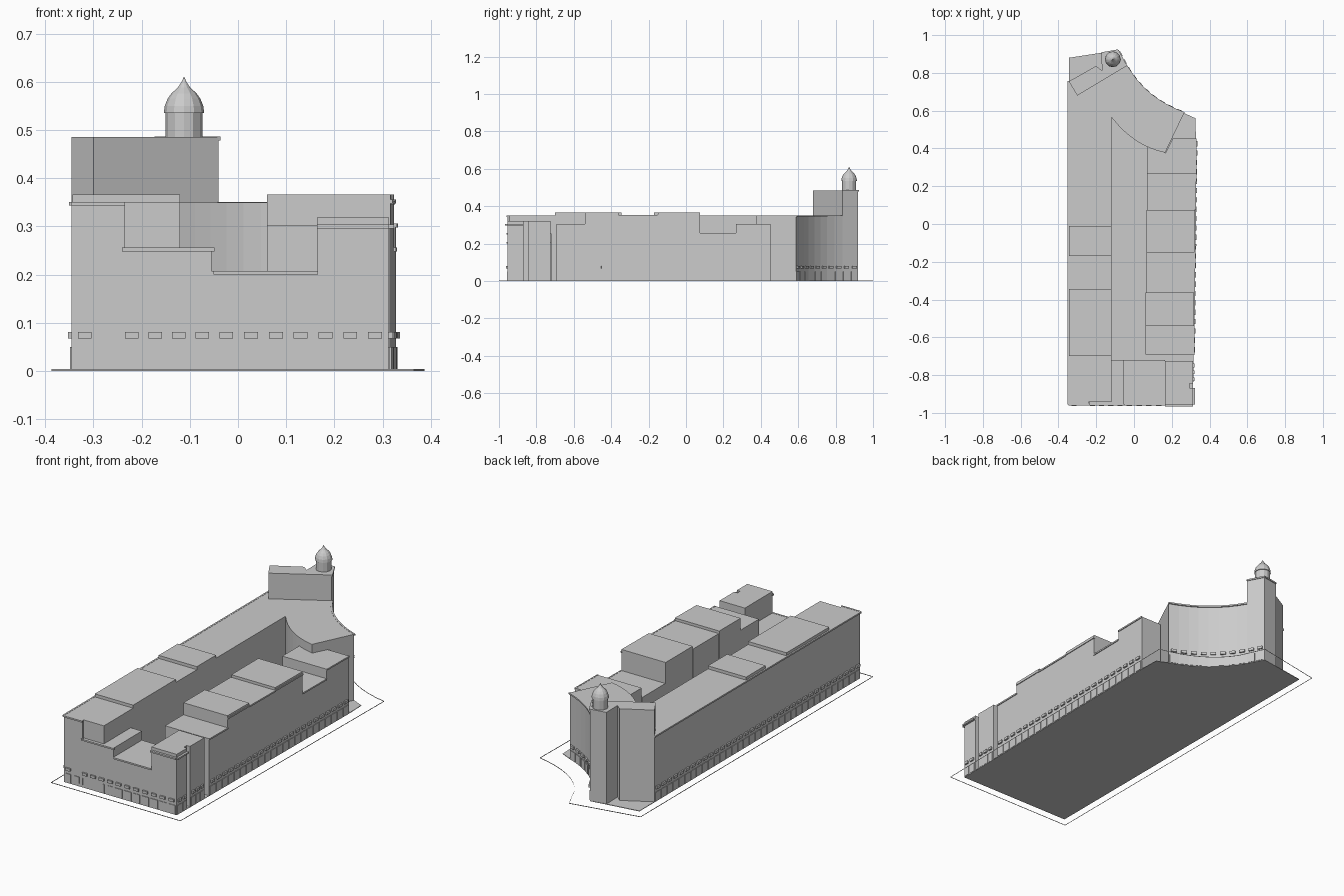
import bpy, bmesh, math
from mathutils import Vector

if "Cube" in bpy.data.objects:
    bpy.data.objects.remove(bpy.data.objects["Cube"], do_unlink=True)

stone = bpy.data.materials.new("plain_grey")
stone.use_nodes = True
GREY = (0.6, 0.6, 0.6, 1)
stone.diffuse_color = GREY
stone.node_tree.nodes["Principled BSDF"].inputs["Base Color"].default_value = GREY


def finish(name, bm, closed=True):
    if closed:
        bmesh.ops.recalc_face_normals(bm, faces=bm.faces)
    mesh = bpy.data.meshes.new(name)
    bm.to_mesh(mesh)
    bm.free()
    mesh.materials.append(stone)
    obj = bpy.data.objects.new(name, mesh)
    bpy.context.collection.objects.link(obj)
    return obj


def add_prism(bm, pts, z0, z1):
    low = [bm.verts.new((x, y, z0)) for x, y in pts]
    high = [bm.verts.new((x, y, z1)) for x, y in pts]
    bm.faces.new(low[::-1])
    bm.faces.new(high)
    for i in range(len(pts)):
        j = (i + 1) % len(pts)
        bm.faces.new((low[i], low[j], high[j], high[i]))


def prism(name, pts, z1, z0=0.0):
    bm = bmesh.new()
    add_prism(bm, pts, z0, z1)
    return finish(name, bm)


def panel(bm, p, q, a, b, z0, z1, depth):
    """Box on the wall p-q from distance a to b, standing out to its right."""
    p, q = Vector(p), Vector(q)
    d = (q - p).normalized()
    out = Vector((d.y, -d.x))
    add_prism(bm, [p + d * a - out * 0.003, p + d * a + out * depth,
                   p + d * b + out * depth, p + d * b - out * 0.003], z0, z1)


def cornice(name, path, top, depth=0.006, height=0.007):
    bm = bmesh.new()
    for p, q in zip(path, path[1:]):
        panel(bm, p, q, -0.001, (Vector(q) - Vector(p)).length + 0.001,
              top - height, top + 0.001, depth)
    return finish(name, bm)


def bezier(a, c, b, n=8):
    a, c, b = Vector(a), Vector(c), Vector(b)
    return [tuple(a * (1 - t) ** 2 + c * 2 * t * (1 - t) + b * t * t)
            for t in (i / n for i in range(n + 1))]


def right_x(y):
    """The right wall leans slightly outward towards the back."""
    return 0.312 + 0.0115 * (y + 0.955)


# Key lines of the plan
outer = bezier((0.265, 0.587), (0.06, 0.66), (-0.04, 0.836))
inner = bezier((-0.12, 0.566), (0, 0.41), (0.165, 0.378))
west_back, tower_tip = (-0.345, 0.755), (-0.085, 0.92)

# Thin floor under everything, and the thin upright kerb around the plot
prism("floor", [(-0.345, -0.955), (0.312, -0.955), (0.328, 0.45), (0.325, 0.56)]
      + outer + [tower_tip, (-0.345, 0.88)], 0.003)
kerb = [(-0.387, -1), (0.365, -1)]
kerb += bezier((0.387, 0.66), (0.14, 0.71), (0.04, 0.87)) + [(-0.02, 1), (-0.387, 0.93)]
bm = bmesh.new()
rings = [[bm.verts.new((x, y, z)) for x, y in kerb] for z in (0, 0.004)]
for i in range(len(kerb)):
    j = (i + 1) % len(kerb)
    bm.faces.new((rings[0][i], rings[0][j], rings[1][j], rings[1][i]))
finish("plot_kerb", bm, closed=False)

# Long left wing joined to the curved back wing
prism("left_and_curved_wing",
      [(-0.345, -0.955), (-0.235, -0.955), (-0.24, -0.943), (-0.12, -0.943)]
      + inner + outer + [(-0.08, 0.83), west_back], 0.35)
for i, (y0, y1) in enumerate([(-0.7, -0.345), (-0.17, -0.01)]):
    prism(f"left_roof_block_{i + 1}",
          [(-0.343, y0), (-0.12, y0), (-0.12, y1), (-0.343, y1)], 0.366, 0.34)

# Stepped front wing
prism("front_wing_upper_step",
      [(-0.235, -0.955), (-0.055, -0.955), (-0.055, -0.72), (-0.235, -0.72)], 0.255)
prism("front_wing_low_step",
      [(-0.055, -0.955), (0.165, -0.955), (0.165, -0.72), (-0.055, -0.72)], 0.207)
prism("front_corner_block",
      [(0.165, -0.955), (0.312, -0.955), (0.312, -0.868), (0.293, -0.868),
       (0.293, -0.845), (0.312, -0.845), (0.312, -0.725), (0.165, -0.725)], 0.32)

# Right wing, a row of blocks of differing height
for i, (y0, y1, x, top) in enumerate([
        (-0.692, -0.54, 0.06, 0.303), (-0.54, -0.362, 0.06, 0.366),
        (-0.362, -0.15, 0.063, 0.352), (-0.15, 0.075, 0.066, 0.366),
        (0.075, 0.268, 0.068, 0.255)]):
    prism(f"right_wing_block_{i + 1}",
          [(x, y0), (right_x(y0), y0), (right_x(y1), y1), (x, y1)], top)
    cornice(f"right_cornice_{i + 1}",
            [(right_x(y0), y0), (right_x(y1), y1)], min(top, 0.355), 0.004)
prism("right_wing_end_block",
      [(0.07, 0.268), (right_x(0.268), 0.268), (0.328, 0.452), (0.205, 0.452),
       (0.167, 0.376), (0.07, 0.42)], 0.305)
cornice("right_end_cornice", [(right_x(0.268), 0.268), (0.328, 0.452)], 0.305, 0.004)

# Corner tower with its notch, and the domed turret
tower = [(-0.345, 0.755), (-0.3, 0.68), (-0.04, 0.836), tower_tip,
         (-0.172, 0.905), (-0.17, 0.812), (-0.2, 0.837)]
prism("corner_tower", tower, 0.485)
cornice("tower_cornice", tower[2:5], 0.485, 0.004)

profile = [(0.038, 0.48), (0.038, 0.535), (0.042, 0.535), (0.04, 0.55),
           (0.034, 0.565), (0.026, 0.576), (0.013, 0.588), (0.005, 0.6)]
bm = bmesh.new()
SIDES = 12
rings = [[bm.verts.new((-0.112 + r * math.cos(math.tau * k / SIDES),
                        0.872 + r * math.sin(math.tau * k / SIDES), z))
          for k in range(SIDES)] for r, z in profile]
tip = bm.verts.new((-0.112, 0.872, 0.611))
bm.faces.new(rings[0][::-1])
for k in range(SIDES):
    n = (k + 1) % SIDES
    for a, b in zip(rings, rings[1:]):
        bm.faces.new((a[k], a[n], b[n], b[k]))
    bm.faces.new((rings[-1][k], rings[-1][n], tip))
finish("turret_dome", bm)

# Cornices
cornice("left_cornice", [west_back, (-0.345, -0.955), (-0.235, -0.955)], 0.35)
cornice("front_upper_cornice", [(-0.24, -0.955), (-0.05, -0.955)], 0.255)
cornice("front_low_cornice", [(-0.05, -0.955), (0.165, -0.955)], 0.207)
cornice("front_corner_cornice",
        [(0.165, -0.955), (0.312, -0.955), (0.312, -0.87)], 0.303, 0.012)
cornice("curved_cornice", outer, 0.35)

# Ground floor openings and the row of small balconies above them
doors, balconies = bmesh.new(), bmesh.new()


def street_front(p, q, pitch=0.049):
    length = (Vector(q) - Vector(p)).length
    count = max(1, round(length / pitch))
    step = length / count
    for i in range(count):
        mid = (i + 0.5) * step
        panel(doors, p, q, mid - step * 0.4, mid + step * 0.4, 0.003, 0.05, 0.003)
        panel(balconies, p, q, mid - step * 0.28, mid + step * 0.28, 0.067, 0.081, 0.008)


street_front((-0.05, -0.955), (0.31, -0.955))
street_front((0.312, -0.955), (0.312, -0.87), 0.042)
street_front((0.312, -0.84), (0.312, -0.73), 0.042)
street_front((right_x(-0.69), -0.69), (0.328, 0.45))
street_front(west_back, (-0.345, -0.955))
for p, q in zip(outer, outer[1:]):
    street_front(p, q)
street_front(tower[2], tower[3])

# Irregular openings at the left of the front
a, b = (-0.345, -0.955), (0.31, -0.955)
for x, w, z in [(-0.318, 0.031, 0.003), (-0.27, 0.031, 0.015), (-0.235, 0.005, 0.015),
                (-0.113, 0.008, 0.003), (-0.076, 0.031, 0.015)]:
    panel(doors, a, b, x + 0.345 - w / 2, x + 0.345 + w / 2, z, 0.05, 0.003)
for x in (-0.318, -0.22, -0.172, -0.123, -0.074):
    panel(balconies, a, b, x + 0.331, x + 0.359, 0.067, 0.081, 0.008)
finish("ground_floor_openings", doors)
finish("small_balconies", balconies)
